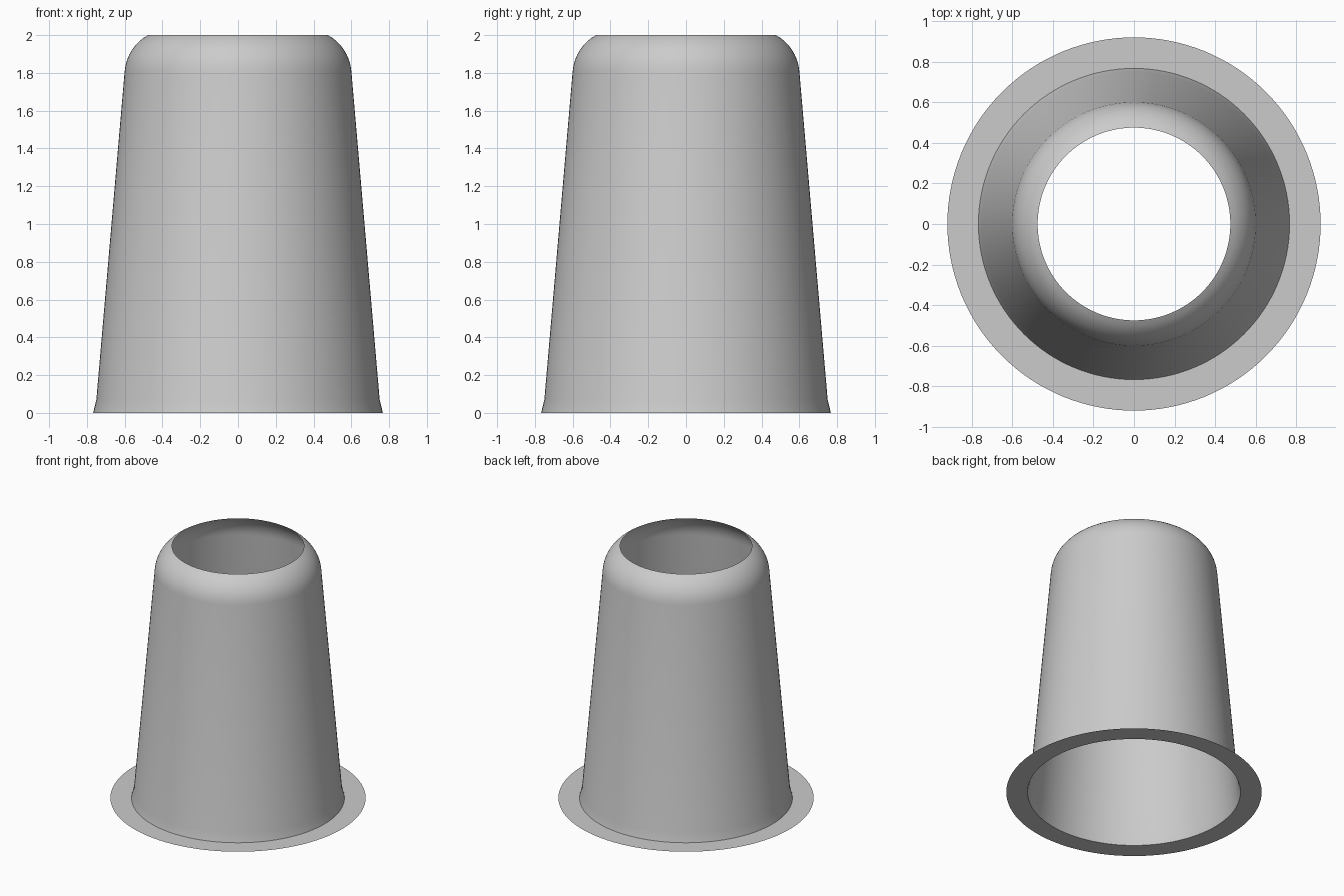
import bpy
import bmesh
from math import cos, sin, pi, radians

SEGMENTS = 128

cube = bpy.data.objects.get("Cube")
if cube:
    bpy.data.objects.remove(cube, do_unlink=True)

# Single neutral grey
grey = bpy.data.materials.new("light_grey")
grey.use_nodes = True
colour = (0.6, 0.6, 0.6, 1)
grey.diffuse_color = colour
grey.node_tree.nodes["Principled BSDF"].inputs["Base Color"].default_value = colour


def revolve(name, profile):
    """Sweep an (r, z) profile, listed from outside/bottom up, around z."""
    bm = bmesh.new()
    rings = []
    for r, z in profile:
        rings.append([bm.verts.new((r * cos(2 * pi * i / SEGMENTS),
                                    r * sin(2 * pi * i / SEGMENTS), z))
                      for i in range(SEGMENTS)])
    for low, high in zip(rings, rings[1:]):
        for i in range(SEGMENTS):
            j = (i + 1) % SEGMENTS
            bm.faces.new((low[i], low[j], high[j], high[i]))
    mesh = bpy.data.meshes.new(name)
    bm.to_mesh(mesh)
    bm.free()
    mesh.materials.append(grey)
    obj = bpy.data.objects.new(name, mesh)
    bpy.context.collection.objects.link(obj)
    bpy.ops.object.select_all(action="DESELECT")
    obj.select_set(True)
    bpy.context.view_layer.objects.active = obj
    bpy.ops.object.shade_smooth_by_angle(angle=radians(30))
    return obj


# Shoulder arc, tangent to the tapered wall and cut off at the open top
shoulder = [(0.359 + 0.242 * cos(radians(a)), 1.789 + 0.242 * sin(radians(a)))
            for a in range(5, 62, 7)]
shoulder[-1] = (0.475, 2.0)

# Thin open sleeve: flared foot, tapered wall, rounded shoulder
revolve("tapered_sleeve", [(0.767, 0), (0.75, 0.07)] + shoulder)

# Flat ring around the foot
revolve("base_flange", [(0.92, 0), (0.767, 0)])
